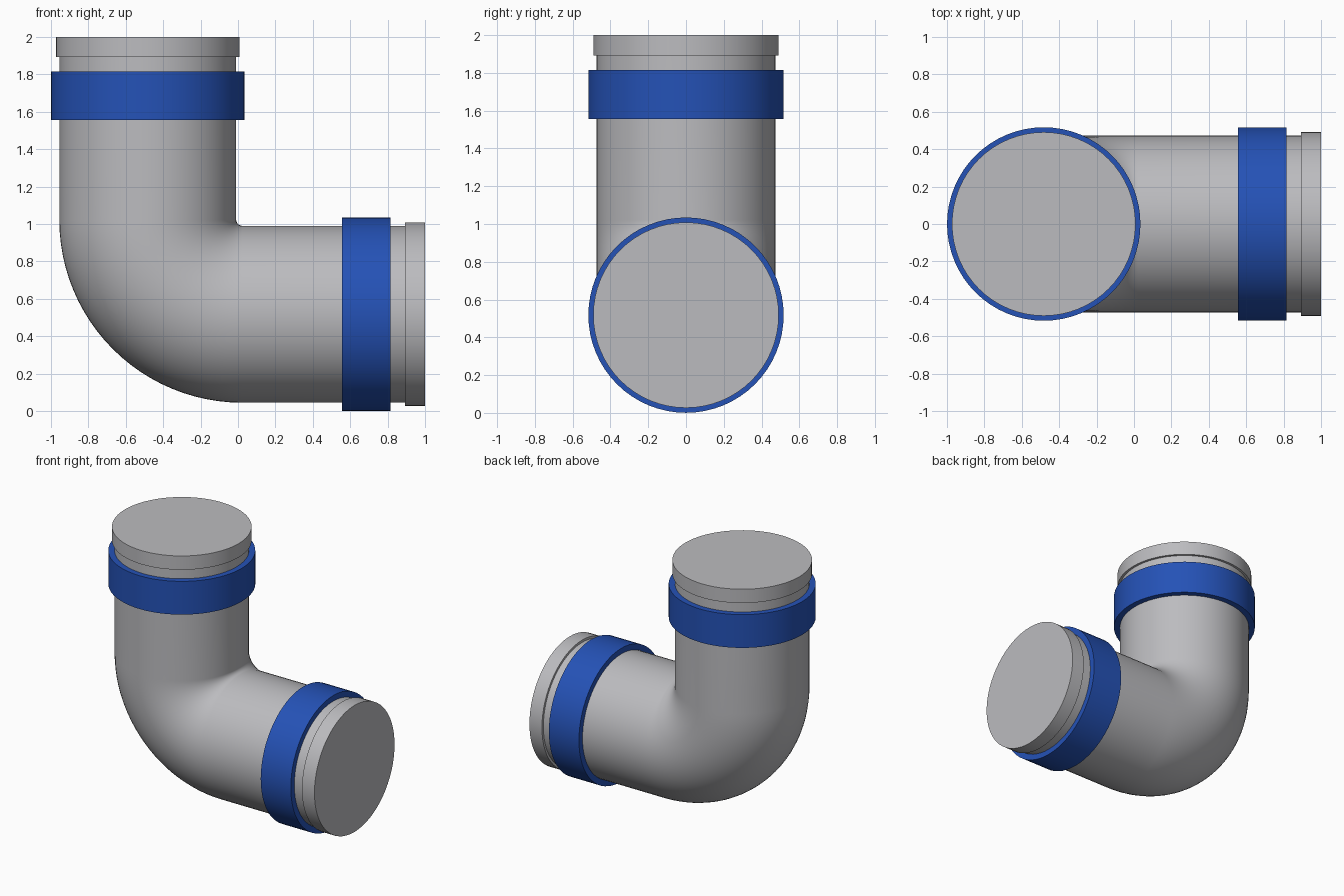
import bpy, bmesh, math
from mathutils import Vector

if "Cube" in bpy.data.objects:
    bpy.data.objects.remove(bpy.data.objects["Cube"])

SEG = 64
AXIS = 0.5175            # distance of each pipe axis from the outer edge
PIPE_R, COLLAR_R, CAP_R = 0.473, 0.517, 0.491
BEND_R = 0.505           # bend radius along the centre line
CX, CZ = -1 + AXIS, AXIS # vertical axis x, horizontal axis z


def material(name, rgb):
    m = bpy.data.materials.new(name)
    m.diffuse_color = (*rgb, 1)
    m.use_nodes = True
    m.node_tree.nodes["Principled BSDF"].inputs["Base Color"].default_value = m.diffuse_color
    return m


GREY = material("pipe grey", (0.50, 0.50, 0.52))
BLUE = material("collar blue", (0.018, 0.084, 0.47))


def sweep(name, stations, mat, closed=False):
    """Skin circles given as (centre, tangent, radius); cap ends or join them."""
    bm = bmesh.new()
    rings = []
    for c, t, r in stations:
        side = Vector((0, 1, 0))
        up = Vector(t).cross(side)
        rings.append([bm.verts.new(Vector(c) + r * (math.cos(a) * side + math.sin(a) * up))
                      for a in (2 * math.pi * i / SEG for i in range(SEG))])
    pairs = list(zip(rings, rings[1:]))
    if closed:
        pairs.append((rings[-1], rings[0]))
    else:
        bm.faces.new(rings[0])
        bm.faces.new(rings[-1])
    for p, q in pairs:
        for i in range(SEG):
            j = (i + 1) % SEG
            bm.faces.new((p[i], p[j], q[j], q[i]))
    bmesh.ops.recalc_face_normals(bm, faces=bm.faces)
    me = bpy.data.meshes.new(name)
    bm.to_mesh(me)
    bm.free()
    me.materials.append(mat)
    ob = bpy.data.objects.new(name, me)
    bpy.context.collection.objects.link(ob)
    bpy.ops.object.select_all(action='DESELECT')
    ob.select_set(True)
    bpy.context.view_layer.objects.active = ob
    bpy.ops.object.shade_smooth_by_angle(angle=math.radians(35))
    return ob


# Elbow pipe: straight down, quarter bend, straight out
DOWN, OUT = (0, 0, -1), (1, 0, 0)
bx, bz = CX + BEND_R, CZ + BEND_R
path = [((CX, 0, 1.90), DOWN, PIPE_R)]
STEPS = 24
for i in range(STEPS + 1):
    a = math.pi / 2 * i / STEPS
    path.append(((bx - BEND_R * math.cos(a), 0, bz - BEND_R * math.sin(a)),
                 (math.sin(a), 0, -math.cos(a)), PIPE_R))
path.append(((0.90, 0, CZ), OUT, PIPE_R))
sweep("elbow_pipe", path, GREY)

# Collar and end cap on each arm; d is the distance back from the open end
arms = {
    "upper": (DOWN, lambda d: (CX, 0, 2 - d)),
    "side": (OUT, lambda d: (1 - d, 0, CZ)),
}
for label, (t, at) in arms.items():
    sweep(label + "_end_cap", [(at(0), t, CAP_R), (at(0.107), t, CAP_R)], GREY)
    inner = PIPE_R - 0.01
    sweep(label + "_collar",
          [(at(0.185), t, inner), (at(0.185), t, COLLAR_R),
           (at(0.443), t, COLLAR_R), (at(0.443), t, inner)], BLUE, closed=True)
